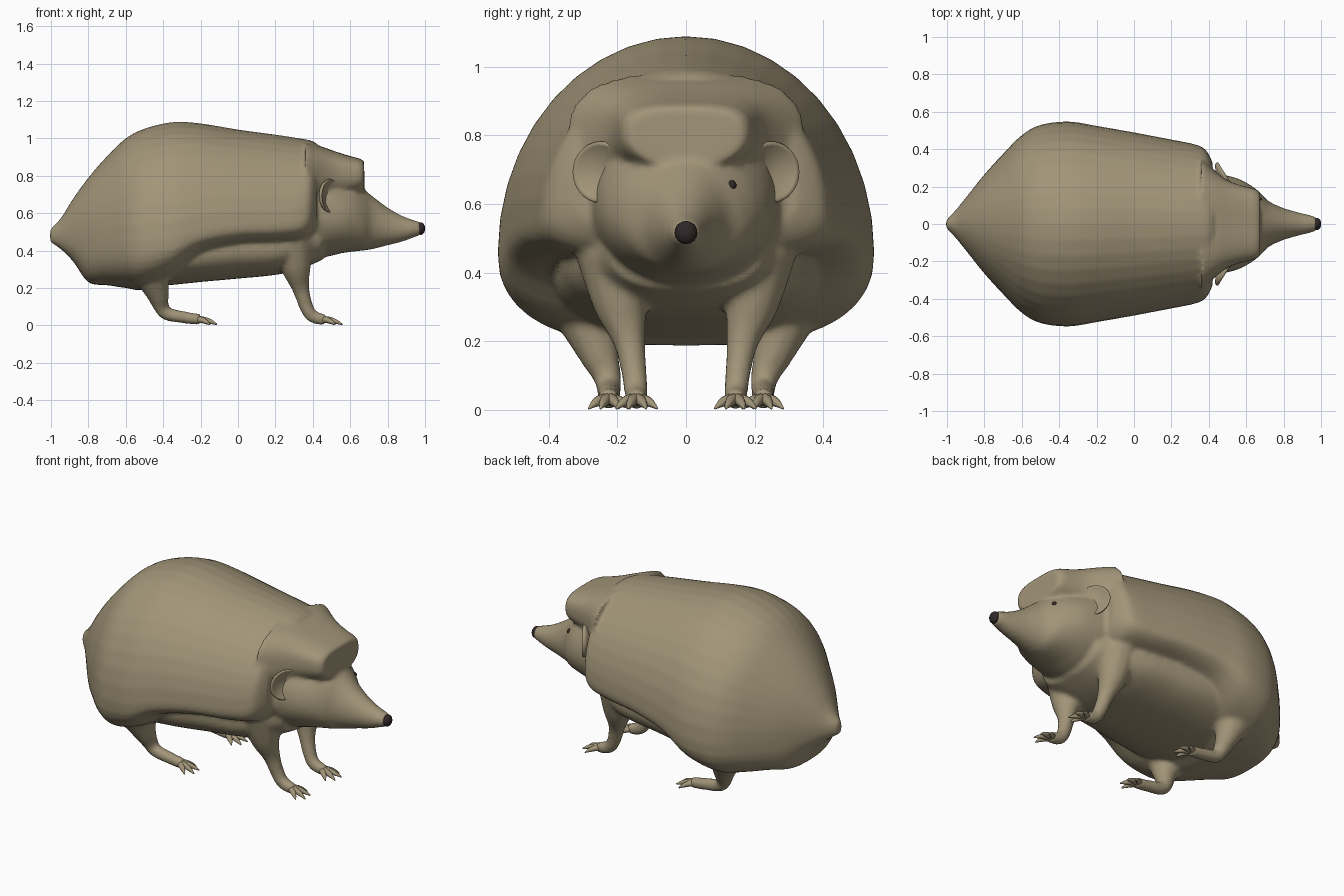
import bpy, bmesh, math
from mathutils import Vector

if "Cube" in bpy.data.objects:
    bpy.data.objects.remove(bpy.data.objects["Cube"])


def material(name, rgb):
    m = bpy.data.materials.new(name)
    m.diffuse_color = (*rgb, 1)
    m.use_nodes = True
    m.node_tree.nodes["Principled BSDF"].inputs["Base Color"].default_value = m.diffuse_color
    return m


TAN = material("tan coat", (0.36, 0.30, 0.19))
DARK = material("dark nose and eyes", (0.03, 0.02, 0.021))


def spline(pts, steps=4):
    """Catmull-Rom interpolation of tuples of numbers."""
    out = []
    for i in range(len(pts) - 1):
        a, b, c, d = pts[max(i - 1, 0)], pts[i], pts[i + 1], pts[min(i + 2, len(pts) - 1)]
        for s in range(steps):
            t = s / steps
            out.append(tuple(0.5 * (2 * q + (r - p) * t + (2 * p - 5 * q + 4 * r - u) * t * t
                                    + (3 * q - p - 3 * r + u) * t ** 3)
                             for p, q, r, u in zip(a, b, c, d)))
    return out + [tuple(pts[-1])]


def loft(bm, rings):
    loops = [[bm.verts.new(p) for p in r] for r in rings]
    n = len(loops[0])
    for a, b in zip(loops, loops[1:]):
        for i in range(n):
            j = (i + 1) % n
            bm.faces.new((a[i], a[j], b[j], b[i]))
    bm.faces.new(loops[0][::-1])
    bm.faces.new(loops[-1])


def trunk(bm, stations, up=2.0, low=2.0, n=40):
    """Loft along x; each station is (x, top z, bottom z, widest z, half width)."""
    rings = []
    for x, zt, zb, zc, w in spline(stations):
        ring = []
        for k in range(n):
            a = 2 * math.pi * k / n
            c, s = math.cos(a), math.sin(a)
            e = 2 / (up if s >= 0 else low)
            h = (zt - zc) if s >= 0 else (zc - zb)
            ring.append((x, w * math.copysign(abs(c) ** e, c),
                         zc + h * math.copysign(abs(s) ** e, s)))
        rings.append(ring)
    loft(bm, rings)


def tube(bm, pts, side=1, n=14, steps=4):
    """Round limb through (x, y, z, radius) points, mirrored by side."""
    pts = spline(pts, steps)
    pos = [Vector((p[0], p[1] * side, p[2])) for p in pts]
    rings = []
    for i, p in enumerate(pos):
        d = (pos[min(i + 1, len(pos) - 1)] - pos[max(i - 1, 0)]).normalized()
        u = Vector((0, 1, 0))
        u = (u - d * u.dot(d)).normalized()
        v = d.cross(u)
        rings.append([p + pts[i][3] * (u * math.cos(2 * math.pi * k / n)
                                       + v * math.sin(2 * math.pi * k / n)) for k in range(n)])
    loft(bm, rings)


def finish(bm, name, mat):
    bmesh.ops.recalc_face_normals(bm, faces=bm.faces)
    for f in bm.faces:
        f.smooth = True
    me = bpy.data.meshes.new(name)
    bm.to_mesh(me)
    bm.free()
    me.materials.append(mat)
    ob = bpy.data.objects.new(name, me)
    bpy.context.collection.objects.link(ob)
    return ob


def ball(name, loc, scale, mat):
    bm = bmesh.new()
    bmesh.ops.create_uvsphere(bm, u_segments=14, v_segments=8, radius=1)
    for v in bm.verts:
        v.co = Vector(loc) + Vector(a * b for a, b in zip(v.co, scale))
    finish(bm, name, mat)


body = bmesh.new()
# Domed coat, from tail point to shoulder rim
trunk(body, [(-1.005, .515, .445, .48, .02), (-.95, .57, .41, .48, .078), (-.88, .68, .34, .47, .165),
             (-.8, .79, .23, .46, .265), (-.7, .905, .215, .45, .375), (-.6, 1.0, .2, .45, .475),
             (-.5, 1.052, .19, .45, .53), (-.35, 1.087, .25, .46, .548), (-.2, 1.08, .37, .5, .525),
             (0, 1.047, .42, .53, .49), (.2, 1.02, .43, .54, .452), (.33, 1.0, .44, .56, .425),
             (.385, .99, .46, .6, .395), (.42, .975, .5, .63, .33)], 2.0, 2.8)
# Belly and chest hanging below the coat
trunk(body, [(-.75, .6, .25, .4, .25), (-.6, .6, .2, .4, .35), (-.4, .6, .212, .4, .38),
             (-.2, .6, .232, .4, .38), (0, .6, .25, .42, .36), (.2, .6, .27, .42, .33),
             (.33, .62, .3, .45, .29), (.45, .65, .35, .48, .23)], 2.0, 2.4)
# Head tapering into the snout
trunk(body, [(.3, .8, .38, .6, .3), (.45, .85, .365, .59, .27), (.55, .8, .385, .58, .245),
             (.62, .765, .395, .57, .21), (.67, .73, .40, .55, .172), (.72, .69, .408, .54, .122),
             (.8, .63, .428, .525, .085), (.88, .585, .448, .515, .062), (.94, .563, .47, .515, .048),
             (.975, .552, .482, .515, .036)])
# Squared brow over the face
trunk(body, [(.36, .98, .6, .75, .35), (.45, .955, .62, .78, .27), (.52, .93, .66, .8, .225),
             (.6, .905, .68, .8, .2), (.65, .892, .7, .8, .187), (.675, .877, .71, .8, .165)], 3.2, 2.2)
# Legs, blended into the body
for side in (1, -1):
    tube(body, [(.29, .2, .45, .12), (.31, .19, .31, .082), (.335, .165, .2, .047), (.365, .15, .1, .037),
                (.40, .145, .048, .035), (.47, .145, .028, .03)], side)
    tube(body, [(-.46, .28, .27, .1), (-.43, .255, .17, .062), (-.41, .23, .1, .042),
                (-.38, .225, .062, .036), (-.3, .225, .045, .033), (-.2, .225, .03, .03)], side)
ob = finish(body, "body", TAN)
blend = ob.modifiers.new("blend", 'REMESH')
blend.mode = 'VOXEL'
blend.voxel_size = 0.012
blend.use_smooth_shade = True
relax = ob.modifiers.new("relax", 'SMOOTH')
relax.factor = 0.5
relax.iterations = 5

for side, tag in ((1, "left"), (-1, "right")):
    # Clawed toes fanned out from each foot
    for foot, x0, y0 in (("front", .445, .145), ("back", -.225, .225)):
        bm = bmesh.new()
        for deg in (-42, -15, 12, 38):
            length = .125 - abs(deg) * .0008
            c, s = math.cos(math.radians(deg)), math.sin(math.radians(deg))
            tube(bm, [(x0 + c * length * t, y0 + s * length * t, z, r) for t, z, r in
                      ((0, .03, .02), (.35, .03, .017), (.7, .02, .012), (1, .005, .003))], side, 8, 3)
        finish(bm, f"{foot}_{tag}_toes", TAN)

    # Round cupped ear standing off the head
    bm = bmesh.new()
    u, v, n = Vector((-.53, .85, 0)), Vector((0, 0, 1)), Vector((.85, .53, 0))
    rings = []
    for r, depth in ((.05, -.02), (.5, -.014), (.85, .002), (.96, .008), (1, 0),
                     (.92, -.014), (.5, -.034), (.05, -.04)):
        ring = []
        for k in range(28):
            a = 2 * math.pi * k / 28
            p = (Vector((.49, .25, .693)) + u * (.093 * r * math.cos(a))
                 + v * (.09 * r * math.sin(a)) + n * depth)
            ring.append((p.x, p.y * side, p.z))
        rings.append(ring)
    loft(bm, rings)
    finish(bm, f"{tag}_ear", TAN)

    ball(f"{tag}_eye", (.668, .133, .655), (.014, .014, .014), DARK)

# Nose tip
ball("nose", (.977, 0, .517), (.024, .033, .034), DARK)
